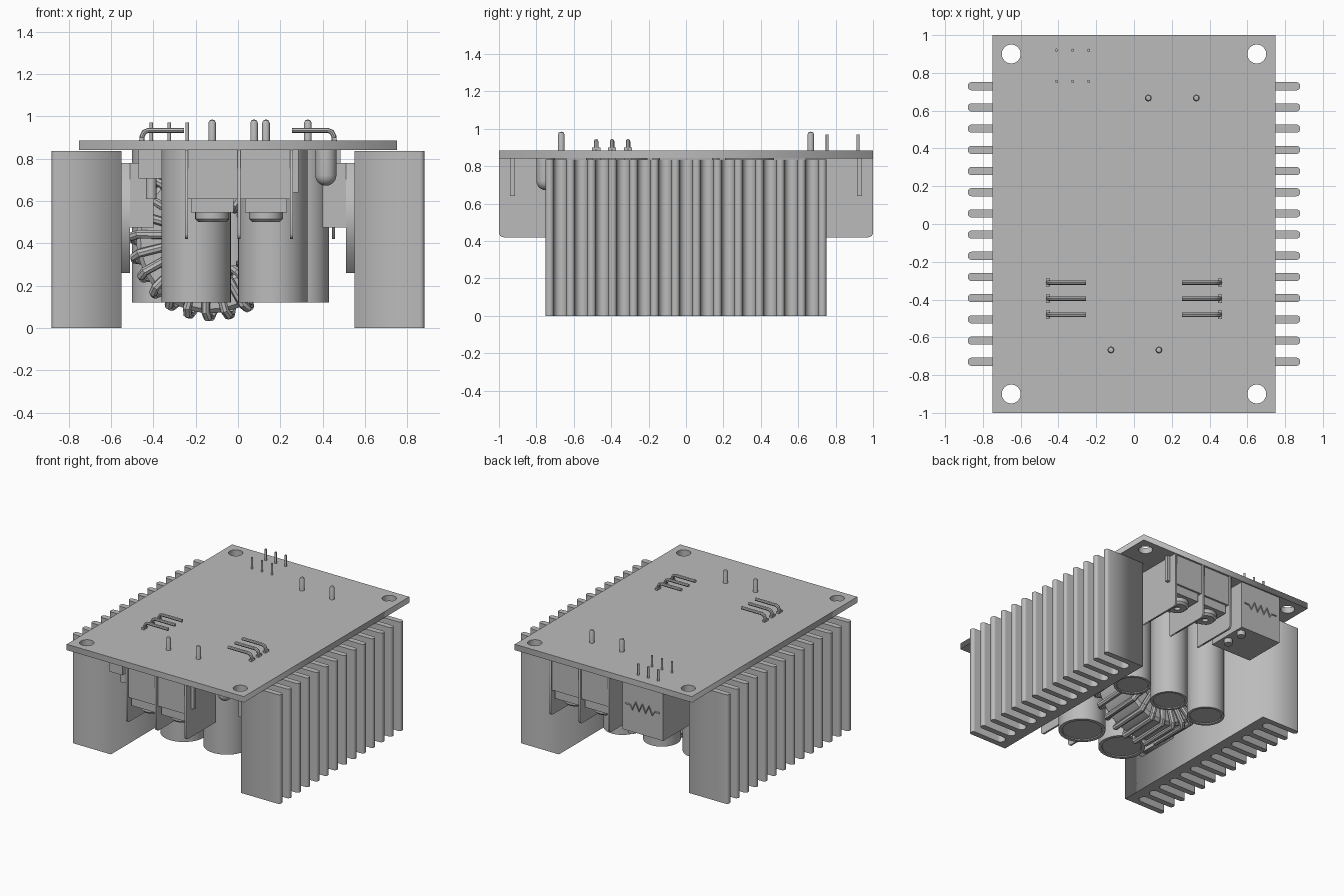
import bpy, bmesh, math
from mathutils import Matrix, Vector

cube = bpy.data.objects.get("Cube")
if cube:
    bpy.data.objects.remove(cube, do_unlink=True)

grey = bpy.data.materials.new("plain grey")
grey.use_nodes = True
COLOUR = (0.5, 0.5, 0.5, 1)
grey.diffuse_color = COLOUR
grey.node_tree.nodes["Principled BSDF"].inputs["Base Color"].default_value = COLOUR

UNDER, TOP = 0.84, 0.885      # board faces


def add(name, data, smooth=False):
    obj = bpy.data.objects.new(name, data)
    bpy.context.collection.objects.link(obj)
    data.materials.append(grey)
    bpy.ops.object.select_all(action='DESELECT')
    obj.select_set(True)
    bpy.context.view_layer.objects.active = obj
    if obj.type == 'CURVE':
        bpy.ops.object.convert(target='MESH')
        obj = bpy.context.object
    if smooth:
        bpy.ops.object.shade_smooth_by_angle(angle=math.radians(35))
    return obj


def box(name, x, y, z):
    bm = bmesh.new()
    size = [b - a for a, b in (x, y, z)]
    mid = [(a + b) / 2 for a, b in (x, y, z)]
    bmesh.ops.create_cube(bm, size=1, matrix=Matrix.Translation(mid) @ Matrix.Diagonal(size + [1]))
    mesh = bpy.data.meshes.new(name)
    bm.to_mesh(mesh)
    bm.free()
    return add(name, mesh)


def lathe(name, profile, origin, axis='Z', steps=32):
    """Spin (radius, height) points round an axis through the origin."""
    bm = bmesh.new()
    verts = [bm.verts.new((r, 0, h)) for r, h in profile]
    edges = [bm.edges.new(p) for p in zip(verts, verts[1:])]
    bmesh.ops.spin(bm, geom=verts + edges, cent=(0, 0, 0), axis=(0, 0, 1),
                   angle=math.tau, steps=steps)
    bmesh.ops.remove_doubles(bm, verts=bm.verts, dist=1e-5)
    turn = Matrix.Rotation(math.pi / 2, 4, 'X') if axis == 'Y' else Matrix()
    bm.transform(Matrix.Translation(origin) @ turn)
    bmesh.ops.recalc_face_normals(bm, faces=bm.faces)
    mesh = bpy.data.meshes.new(name)
    bm.to_mesh(mesh)
    bm.free()
    return add(name, mesh, True)


def cylinder(name, x, y, r, low, high):
    return lathe(name, [(0, low), (r, low), (r, high), (0, high)], (x, y, 0))


def plate(name, loops, thick, matrix):
    """Filled flat outline; inner loops become holes."""
    curve = bpy.data.curves.new(name, 'CURVE')
    curve.dimensions, curve.fill_mode, curve.extrude = '2D', 'BOTH', thick / 2
    for loop in loops:
        s = curve.splines.new('POLY')
        s.points.add(len(loop) - 1)
        for p, (u, v) in zip(s.points, loop):
            p.co = (u, v, 0, 1)
        s.use_cyclic_u = True
    obj = add(name, curve)
    obj.data.transform(matrix)
    return obj


def wire(name, points, r):
    curve = bpy.data.curves.new(name, 'CURVE')
    curve.dimensions, curve.bevel_depth, curve.bevel_resolution = '3D', r, 2
    curve.use_fill_caps = True
    s = curve.splines.new('POLY')
    s.points.add(len(points) - 1)
    for p, co in zip(s.points, points):
        p.co = (*co, 1)
    return add(name, curve, True)


def arc(u, v, r, start=0, end=360, n=32):
    return [(u + r * math.cos(math.radians(start + (end - start) * i / n)),
             v + r * math.sin(math.radians(start + (end - start) * i / n)))
            for i in range(n + (end - start < 360))]


# Maps outline (u, v) to world (y, z), with thickness along x
SIDEWAYS = Matrix(((0, 0, 1, 0), (1, 0, 0, 0), (0, 1, 0, 0), (0, 0, 0, 1)))

# Circuit board with corner holes
board = [[(-.75, -1), (.75, -1), (.75, 1), (-.75, 1)]]
board += [arc(sx * .65, sy * .9, .05) for sx in (-1, 1) for sy in (-1, 1)]
plate("circuit_board", board, TOP - UNDER, Matrix.Translation((0, 0, (TOP + UNDER) / 2)))

# Finned heat sinks: straight back, rounded fin tips and slot ends
FINS, PITCH, HALF = 14, .1122, .0215
outline = [(.55, .751), (.55, -.751)]
for i in range(FINS):
    y = (i - (FINS - 1) / 2) * PITCH
    outline += arc(.86, y - .0015, .02, -90, 0, 5) + arc(.86, y + .0015, .02, 0, 90, 5)
    if i < FINS - 1:
        gap = PITCH / 2 - HALF
        outline += arc(.655, y + PITCH / 2, gap, 270, 90, 8)
for side, label in ((1, "left"), (-1, "right")):
    loop = [(side * u, v) for u, v in outline]
    plate("heat_sink_" + label, [loop], .835, Matrix.Translation((0, 0, .4175)))

    # Power transistor on each heat sink
    def span(a, b):
        return tuple(sorted((side * a, side * b)))
    mid = -.395
    tab = [(mid - .17, .26), (mid + .17, .26), (mid + .17, .78), (mid - .17, .78)]
    plate("transistor_tab_" + label, [tab, arc(mid, .345, .06)], .04,
          Matrix.Translation((side * .53, 0, 0)) @ SIDEWAYS)
    box("transistor_body_" + label, span(.4, .51), (mid - .17, mid + .17), (.475, .78))
    for k in (-1, 0, 1):
        y = mid + k * .085
        box("transistor_shoulder", span(.445, .465), (y - .022, y + .022), (.77, .9))
        bend = [(side * u, y, z) for u, z in ((.455, .88), (.453, .905), (.443, .925),
                                            (.425, .933), (.255, .933))]
        wire("transistor_lead", bend, .012)

# Electrolytic capacitors, front pair larger than the back three
for name, r, y, xs in (("front_capacitor", .164, -.37, (-.198, .165)),
                       ("back_capacitor", .131, .34, (-.37, -.035, .3))):
    for x in xs:
        lathe(name, [(0, .127), (r * .83, .127), (r * .85, .12), (r, .12),
                     (r, UNDER), (0, UNDER)], (x, y, 0), steps=48)

# Upright ring choke and its winding
CX, CZ, TURNS = -.13, .42, 24
lathe("choke_core", [(.2, -.13), (.22, -.15), (.33, -.15), (.35, -.13), (.35, .13),
                     (.33, .15), (.22, .15), (.2, .13), (.2, -.13)],
      (CX, 0, CZ), 'Y', 64)
coil = []
section = [(.345, -.172), (.37, -.15), (.37, .15), (.345, .172),
           (.2, .172), (.18, .15), (.18, -.15), (.2, -.172)]
for t in range(TURNS - 1):
    for k, (r, y) in enumerate(section):
        a = math.tau * (t + k / len(section) + .75) / TURNS + math.pi / 2
        coil.append((CX + r * math.cos(a), y, CZ + r * math.sin(a)))
wire("choke_winding", coil, .021)
for x, y in ((CX - .09, -.16), (CX + .09, .16)):
    cylinder("choke_lead", x, y, .02, .72, UNDER)

# Screw terminal blocks at the front and back edges
for sy, cx, label in ((-1, .005, "front"), (1, .203, "back")):
    def depth(a, b):
        return tuple(sorted((sy * a, sy * b)))
    box("terminal_body_" + label, (cx - .25, cx + .25), depth(.64, .985), (.61, UNDER))
    side_outline = [(.64, UNDER), (.64, .42)] + arc(.975, .445, .025, -90, 0, 6) + [(1, UNDER)]
    wall = [(sy * u, v) for u, v in side_outline]
    for k in (-1, 0, 1):
        plate("terminal_wall_" + label, [wall], .014,
              Matrix.Translation((cx + k * .248, 0, 0)) @ SIDEWAYS)
    box("terminal_rib_" + label, (cx + .25, cx + .28), depth(.915, .94), (.64, UNDER))
    for k in (-1, 1):
        x = cx + k * .127
        box("terminal_clamp", (x - .1, x + .1), depth(.76, .97), (.545, .615))
        lathe("terminal_screw", [(0, .52), (.022, .52), (.022, .5), (.065, .5),
                                 (.08, .515), (.08, .56), (0, .56)], (x, sy * .865, 0))
        lathe("terminal_pin", [(0, .8), (.018, .8), (.018, .967), (.013, .98), (0, .985)],
              (x, sy * .667, 0), steps=16)

# Relay at the back corner with its pins and coil mark
box("relay_body", (-.5, -.155), (.665, .99), (.475, UNDER))
zigzag = [(-.47, .992, .68), (-.43, .992, .68)]
zigzag += [(-.41 + i * .028, .992, .68 + (.03 if i % 2 else -.03)) for i in range(7)]
zigzag += [(-.22, .992, .68), (-.18, .992, .68)]
wire("relay_mark", zigzag, .006)
for y in (.79, .93):
    cylinder("relay_stud", -.2, y, .03, .44, .48)
for x in (-.41, -.325, -.24):
    for y in (.755, .92):
        cylinder("relay_pin", x, y, .008, .8, .97)

# Push switch and indicator lamp at the front
box("switch_body", (-.47, -.36), (-.88, -.7), (.705, UNDER))
cylinder("switch_button", -.41, -.79, .025, .61, .71)
dome = [(.05 * math.sin(math.radians(a)), .722 - .05 * math.cos(math.radians(a)))
        for a in range(0, 91, 15)]
lathe("indicator_lamp", dome + [(.05, UNDER), (0, UNDER)], (.415, -.75, 0))
